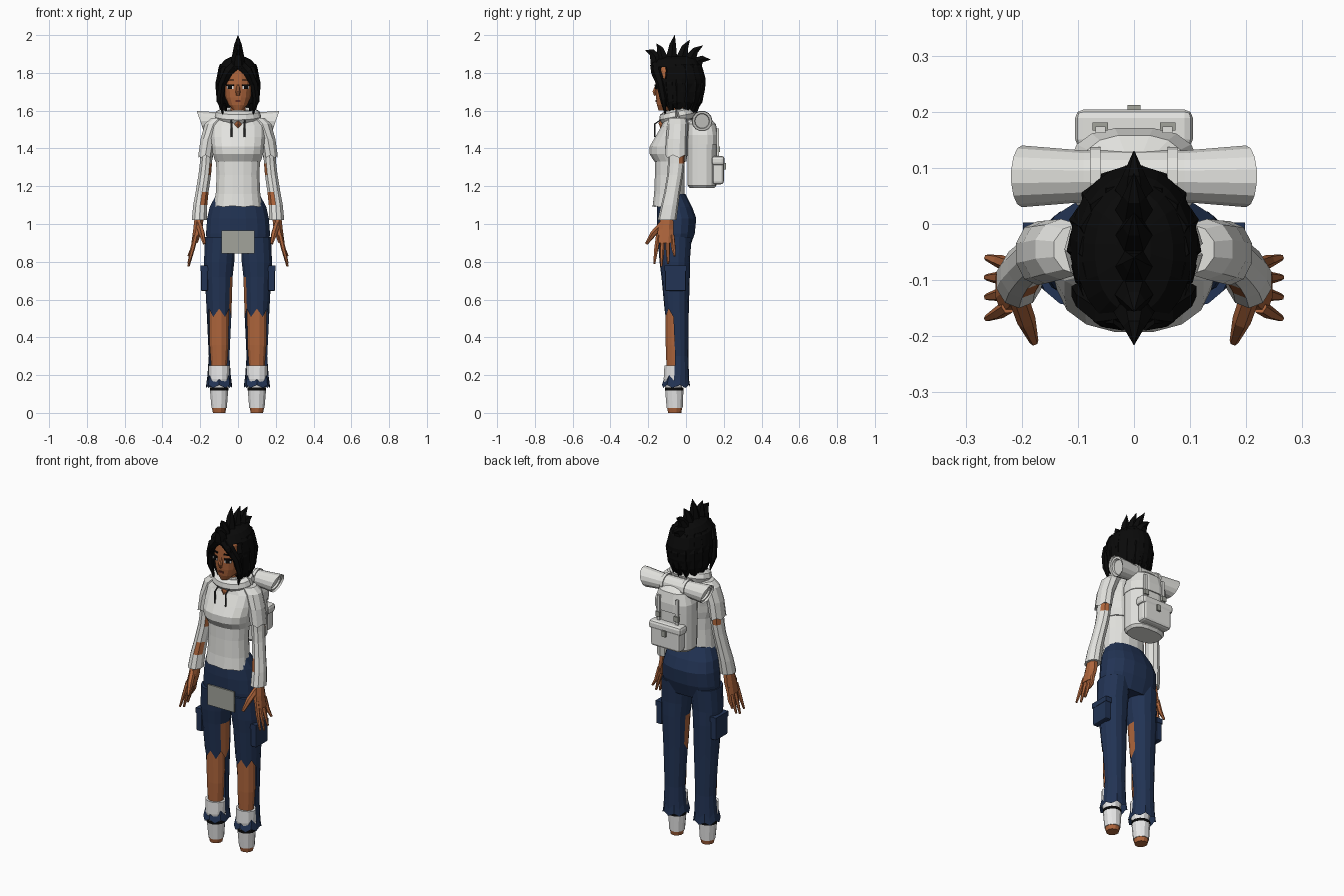
import bpy, bmesh
from math import sin, cos, pi, radians, copysign
from mathutils import Vector, Matrix

cube = bpy.data.objects.get("Cube")
if cube:
    bpy.data.objects.remove(cube)


def material(name, *rgb):
    mat = bpy.data.materials.new(name)
    mat.use_nodes = True
    mat.diffuse_color = (*rgb, 1)
    mat.node_tree.nodes["Principled BSDF"].inputs["Base Color"].default_value = (*rgb, 1)
    return mat


skin = material("warm brown skin", .42, .13, .045)
cloth = material("off white cloth", .76, .76, .73)
bandage = material("white bandage", .9, .9, .9)
denim = material("navy denim", .016, .034, .09)
black = material("black hair", .003, .003, .003)
patch_grey = material("grey patch", .36, .37, .33)
charcoal = material("charcoal cord", .05, .05, .05)
lip_brown = material("dark brown lips", .12, .025, .015)


def finish(bm, name, mat, mirror=False, paint=None, second=None):
    """Turn a bmesh into an object; faces passing the paint rule get the second colour."""
    bmesh.ops.recalc_face_normals(bm, faces=bm.faces)
    bm.normal_update()
    mesh = bpy.data.meshes.new(name)
    mesh.materials.append(mat)
    if paint:
        mesh.materials.append(second)
        for face in bm.faces:
            face.material_index = int(paint(face.calc_center_median(), face.normal))
    bm.to_mesh(mesh)
    bm.free()
    obj = bpy.data.objects.new(name, mesh)
    bpy.context.scene.collection.objects.link(obj)
    if mirror:
        obj.modifiers.new("Mirror", "MIRROR")
    return obj


def skin_rings(bm, rings, ends):
    """Bridge successive vertex rings with quads and close the chosen ends."""
    for low, high in zip(rings, rings[1:]):
        for i in range(len(low)):
            j = (i + 1) % len(low)
            bm.faces.new((low[i], low[j], high[j], high[i]))
    for ring, closed in zip((rings[0], rings[-1]), ends):
        if closed:
            bm.faces.new(ring)


def loft(name, sections, mat, sides=12, square=1, ends=(True, True), edit=None, **kw):
    """Stack of oval sections, each given as (x, y, z, x radius, y radius)."""
    bm = bmesh.new()
    rings = []
    for cx, cy, z, rx, ry in sections:
        ring = []
        for i in range(sides):
            a = 2 * pi * (i + .5) / sides
            x = copysign(abs(cos(a)) ** square, cos(a))
            y = copysign(abs(sin(a)) ** square, sin(a))
            ring.append(bm.verts.new((cx + rx * x, cy + ry * y, z)))
        rings.append(ring)
    skin_rings(bm, rings, ends)
    if edit:
        edit(bm, rings)
    return finish(bm, name, mat, **kw)


def tube(name, points, mat, sides=6, edit=None, **kw):
    """Round section swept along points given as (x, y, z, radius)."""
    bm = bmesh.new()
    path = [Vector(p[:3]) for p in points]
    rings, turn, last = [], None, None
    for k, p in enumerate(path):
        t = (path[min(k + 1, len(path) - 1)] - path[max(k - 1, 0)]).normalized()
        turn = last.rotation_difference(t) @ turn if last else t.to_track_quat("Z", "Y")
        last = t
        angles = [2 * pi * i / sides for i in range(sides)]
        rings.append([bm.verts.new(p + turn @ Vector((cos(a), sin(a), 0)) * points[k][3]) for a in angles])
    skin_rings(bm, rings, (True, True))
    if edit:
        edit(bm, rings)
    return finish(bm, name, mat, **kw)


def box(name, centre, size, mat, turn=0, bevel=0, **kw):
    bm = bmesh.new()
    bmesh.ops.create_cube(bm, size=1, matrix=Matrix.Diagonal((*size, 1)))
    if bevel:
        bmesh.ops.bevel(bm, geom=bm.edges[:], offset=bevel, segments=2, profile=.5, affect="EDGES")
    bm.transform(Matrix.Translation(centre) @ Matrix.Rotation(radians(turn), 4, "Z"))
    return finish(bm, name, mat, **kw)


def cut(bm, rule):
    doomed = [f for f in bm.faces if rule(f.calc_center_median())]
    bmesh.ops.delete(bm, geom=doomed, context="FACES")


# Bare legs and wrapped ankles
loft("bare_legs", [(.1, -.06, 0, .034, .036), (.1, -.06, .03, .04, .042), (.1, -.065, .2, .04, .038),
                   (.1, -.065, .36, .052, .044), (.1, -.065, .6, .054, .045)], skin, mirror=True)
loft("foot_wraps", [(.1, -.06, .025, .042, .044), (.1, -.062, .12, .05, .05)], bandage, mirror=True)
loft("ankle_bands", [(.1, -.062, .118, .051, .051), (.1, -.062, .134, .051, .051)], black, mirror=True)
loft("shin_cuffs", [(.1, -.066, .13, .045, .044), (.1, -.066, .18, .056, .054),
                    (.1, -.066, .25, .059, .05)], bandage, mirror=True)


# Trousers, torn open at the front of the shins
def tear_trousers(bm, rings):
    for ring, amount in ((rings[0], .008), (rings[1], .015), (rings[3], .022)):
        for i, v in enumerate(ring):
            v.co.z += amount * (-1) ** i
    cut(bm, lambda c: .17 < c.z < .53 and c.y < -.05)


loft("trouser_legs", [(.1, -.052, .14, .07, .075), (.1, -.047, .185, .063, .064), (.1, -.043, .3, .056, .055),
                      (.1, -.05, .53, .066, .064), (.102, -.055, .72, .075, .075),
                      (.1, -.06, .8, .082, .08), (.093, -.06, .93, .083, .09)], denim, sides=14, square=.9,
     ends=(False, True), edit=tear_trousers, mirror=True, second=skin,
     paint=lambda c, n: n.x < -.6 and .55 < c.z < .7 and -.1 < c.y < -.05)
loft("trouser_hips", [(0, -.06, .87, .165, .08), (0, -.052, .95, .172, .1), (0, -.05, 1.03, .166, .106),
                      (0, -.06, 1.09, .152, .094), (0, -.08, 1.16, .115, .078)], denim, sides=16, square=.85)
box("cargo_pockets", (.178, -.055, .71), (.036, .11, .13), denim, bevel=.006, mirror=True)
box("pocket_flaps", (.178, -.055, .765), (.04, .115, .03), denim, mirror=True)
box("front_patch", (0, -.156, .905), (.175, .008, .12), patch_grey)


# Shirt and cropped jacket
def raise_hem(bm, rings):
    for i, v in enumerate(rings[0]):
        v.co.z += .5 * max(0, v.co.y + .1) + .006 * (i % 2)


loft("shirt", [(0, -.092, 1.09, .128, .086), (0, -.088, 1.16, .12, .082), (0, -.086, 1.26, .115, .08),
               (0, -.085, 1.36, .12, .08)], cloth, sides=16, square=.85, edit=raise_hem)
loft("jacket_body", [(0, -.083, 1.33, .122, .086), (0, -.092, 1.37, .135, .102), (0, -.091, 1.41, .14, .103),
                     (0, -.075, 1.46, .145, .09), (0, -.056, 1.52, .145, .074), (0, -.052, 1.565, .1, .064),
                     (0, -.05, 1.6, .06, .05)], cloth, sides=16, square=.85)
loft("jacket_sleeves", [(.172, -.052, 1.35, .04, .057), (.158, -.05, 1.45, .042, .056),
                        (.13, -.045, 1.53, .048, .054), (.1, -.045, 1.56, .045, .045)],
     cloth, sides=10, edit=lambda bm, rings: [setattr(v.co, "z", v.co.z + .015 * (i % 2))
                                              for i, v in enumerate(rings[0])], mirror=True)


def torn_spots(c, n):
    forearm = 1.1 < c.z < 1.18 and n.y < -.5 and n.x < .2
    elbow = 1.26 < c.z < 1.34 and n.y < -.3 and n.x < -.5
    upper = c.z > 1.31 and n.y > .3 and n.x > -.2
    return forearm or elbow or upper


loft("long_sleeves", [(.205, -.1, 1.02, .042, .05), (.2, -.086, 1.1, .039, .046), (.19, -.073, 1.17, .036, .042),
                      (.176, -.058, 1.26, .035, .042), (.17, -.052, 1.32, .034, .044), (.165, -.05, 1.4, .035, .045)],
     cloth, sides=10, mirror=True, paint=torn_spots, second=skin)


# Collar, neckline and cords
def collar_ring(i):
    a = 2 * pi * i / 16
    return (.088 * cos(a), -.045 + .062 * sin(a), 1.572 + .012 * sin(a), .036)


loft("neck", [(0, -.05, 1.54, .045, .045), (0, -.06, 1.66, .04, .042)], skin)
tube("cowl_collar", [collar_ring(i) for i in range(17)], cloth, sides=8)
tube("neckline_skin", [(0, -.128, 1.495, .003), (0, -.124, 1.525, .022), (0, -.11, 1.55, .026)], skin, sides=4)
tube("drawstrings", [(.035, -.135, 1.55, .004), (.035, -.165, 1.53, .005), (.035, -.166, 1.46, .005)],
     charcoal, mirror=True)

# Hands
loft("palms", [(.23, -.112, .9, .018, .05), (.213, -.107, .97, .026, .045), (.205, -.1, 1.04, .026, .034)],
     skin, sides=8, mirror=True)
for finger, root, tip, drop in (("little", -.073, -.06, .83), ("ring", -.097, -.095, .79),
                                ("middle", -.122, -.13, .775), ("index", -.147, -.168, .79)):
    tube(finger + "_fingers", [(.224, root, .94, .013), (.24, (root + tip) / 2, .87, .012), (.262, tip, drop, .006)],
         skin, mirror=True)
tube("thumbs", [(.208, -.125, 1, .018), (.192, -.172, .95, .017), (.178, -.21, .895, .008)], skin, mirror=True)

# Head and face
loft("head", [(0, -.12, 1.6, .022, .025), (0, -.1, 1.63, .05, .055), (0, -.08, 1.67, .068, .08),
              (0, -.075, 1.74, .077, .087), (0, -.07, 1.81, .076, .088), (0, -.06, 1.86, .05, .06)],
     skin, sides=16, square=.85)
tube("nose", [(0, -.155, 1.74, .006), (0, -.166, 1.7, .013), (0, -.162, 1.68, .009)], skin)
box("lips", (0, -.157, 1.652), (.028, .008, .01), lip_brown)
box("eye_whites", (.041, -.153, 1.722), (.036, .008, .016), bandage, turn=18, mirror=True)
box("irises", (.041, -.156, 1.723), (.02, .008, .018), black, turn=18, mirror=True)
box("lashes", (.043, -.155, 1.735), (.042, .009, .009), black, turn=18, mirror=True)
box("eyebrows", (.041, -.155, 1.762), (.042, .008, .007), black, turn=18, mirror=True)


# Bobbed hair with an opening for the face
def open_face(bm, rings):
    for i, v in enumerate(rings[0]):
        v.co.z += .02 * (-1) ** i
    cut(bm, lambda c: c.z < 1.81 and c.y < -.11)


loft("hair_bob", [(0, -.03, 1.6, .09, .085), (0, -.035, 1.64, .106, .115), (0, -.035, 1.7, .114, .135),
                  (0, -.04, 1.77, .114, .145), (0, -.05, 1.83, .104, .138), (0, -.05, 1.87, .07, .11),
                  (0, -.045, 1.888, .03, .06)], black, sides=24, ends=(False, True), edit=open_face)
for n in range(11):
    a = radians(-25 + 23 * n)
    x, y = cos(a), sin(a)
    tube(f"hair_lock_{n}", [(.07 * x, -.04 + .09 * y, 1.84, .03), (.09 * x, -.035 + .112 * y, 1.74, .032),
                            (.088 * x, -.035 + .1 * y, 1.65, .026), (.07 * x, -.04 + .08 * y, 1.58, .004)], black)
tube("fringe", [(.005, -.15, 1.85, .03), (.05, -.158, 1.81, .028), (.085, -.135, 1.74, .022),
                (.096, -.12, 1.66, .018), (.08, -.11, 1.58, .003)], black, mirror=True)
tube("brow_hair", [(.02, -.165, 1.84, .025), (.058, -.165, 1.795, .018), (.08, -.155, 1.74, .003)],
     black, mirror=True)

# Row of crest spikes
spikes = ((-.15, -.215, 1.92), (-.12, -.155, 1.955), (-.08, -.06, 2), (-.03, .02, 1.975),
          (.01, .09, 1.945), (.045, .13, 1.87))
for n, (root, tip, top) in enumerate(spikes):
    base = 1.85 - .5 * max(0, root)
    tube(f"crest_spike_{n}", [(0, root, base - .02, .04), (0, root * .8 + tip * .2, base + .035, .033),
                              (0, (root + tip) / 2, (base + top) / 2 + .025, .02), (0, tip, top, .001)], black)

# Backpack
loft("pack_body", [(0, .085, 1.19, .1, .066), (0, .085, 1.205, .112, .078), (0, .085, 1.42, .114, .08),
                   (0, .08, 1.5, .1, .074), (0, .075, 1.54, .07, .05)], cloth, sides=16, square=.75)
loft("pack_lid", [(0, .088, 1.42, .117, .084), (0, .088, 1.47, .117, .084), (0, .084, 1.53, .095, .075),
                  (0, .08, 1.56, .05, .045)], cloth, sides=16, square=.75)
box("pack_pocket", (0, .17, 1.275), (.19, .06, .13), cloth, bevel=.015)
box("pocket_lid", (0, .17, 1.335), (.21, .068, .05), cloth, bevel=.015)
box("lid_straps", (.06, .168, 1.43), (.018, .012, .15), cloth, mirror=True)
box("lid_buckles", (.06, .174, 1.395), (.028, .014, .03), patch_grey, mirror=True)
box("pocket_buckle", (0, .206, 1.305), (.024, .012, .035), patch_grey)


# Bedroll with slanted, hollow ends
def shape_roll(bm, rings):
    caps = [f for f in bm.faces if len(f.verts) > 4]
    for ring in (rings[0], rings[-1]):
        for v in ring:
            v.co.x += copysign(.35, v.co.x) * (v.co.z - 1.545)
    for width, depth in ((.012, 0), (.003, .012), (.012, 0), (.003, -.012)):
        bmesh.ops.inset_individual(bm, faces=caps, thickness=width)
        for cap in caps:
            for v in cap.verts:
                v.co.x -= copysign(depth, v.co.x)


tube("bedroll", [(-.2, .085, 1.545, .055), (-.09, .085, 1.545, .046), (.09, .085, 1.545, .046),
                 (.2, .085, 1.545, .055)], cloth, sides=14, edit=shape_roll)
for side in (-1, 1):
    tube("bedroll_strap", [(side * .06, .085, 1.545, .052), (side * .078, .085, 1.545, .052)], cloth, sides=14)
